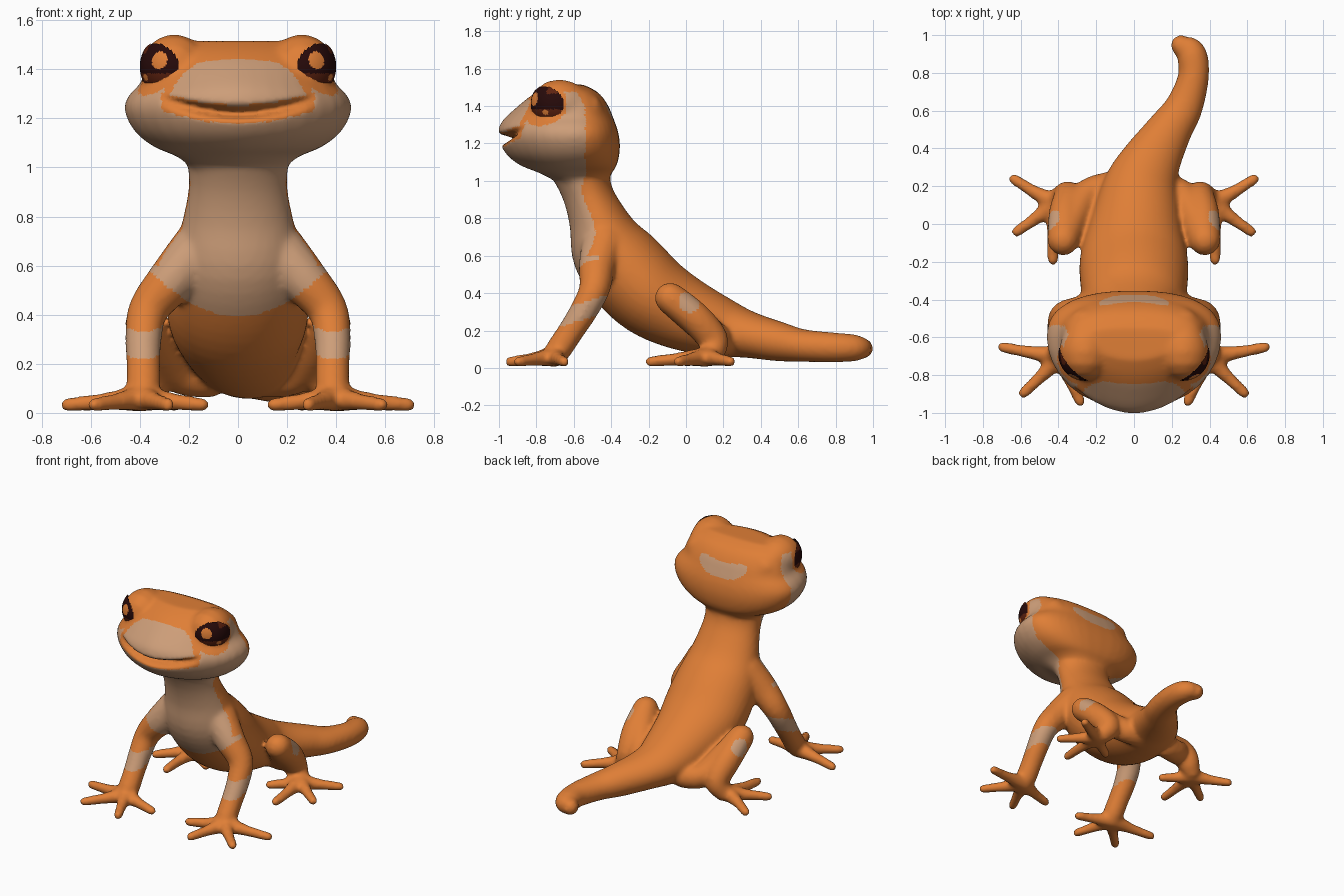
import bpy, bmesh, math
from mathutils import Vector, Matrix

if "Cube" in bpy.data.objects:
    bpy.data.objects.remove(bpy.data.objects["Cube"])


def material(name, rgb):
    m = bpy.data.materials.new(name)
    m.diffuse_color = (*rgb, 1)
    m.use_nodes = True
    m.node_tree.nodes["Principled BSDF"].inputs["Base Color"].default_value = m.diffuse_color
    return m


ORANGE = material("orange skin", (0.74, 0.21, 0.037))
CREAM = material("cream markings", (0.61, 0.34, 0.19))
DARK = material("eye dark", (0.02, 0.003, 0.003))
BROWN = material("eye brown", (0.11, 0.016, 0.005))


def smooth_path(points, steps):
    """Catmull-Rom interpolation of tuples of any length."""
    out = []
    for i in range(len(points) - 1):
        p0, p1 = points[max(i - 1, 0)], points[i]
        p2, p3 = points[i + 1], points[min(i + 2, len(points) - 1)]
        for k in range(steps):
            t = k / steps
            out.append([0.5 * (2 * b + (c - a) * t + (2 * a - 5 * b + 4 * c - d) * t * t
                               + (3 * b - a - 3 * c + d) * t ** 3)
                        for a, b, c, d in zip(p0, p1, p2, p3)])
    return out + [list(points[-1])]


verts, faces = [], []


def loft(rings):
    """Adds a closed skin over equal rings of points."""
    base, n = len(verts), len(rings[0])
    for ring in rings:
        verts.extend(tuple(p) for p in ring)
    for k in range(len(rings) - 1):
        for i in range(n):
            j = (i + 1) % n
            a, b = base + k * n, base + (k + 1) * n
            faces.append((a + i, a + j, b + j, b + i))
    faces.append(tuple(range(base + n - 1, base - 1, -1)))
    end = base + (len(rings) - 1) * n
    faces.append(tuple(range(end, end + n)))


def limb(points, side=1, sides=14, steps=4):
    """Round-ended tube along (x, y, z, radius) points."""
    path = smooth_path(points, steps)
    path = [(Vector((side * p[0], p[1], p[2])), p[3]) for p in path]
    frames = []
    for i, (c, r) in enumerate(path):
        t = (path[min(i + 1, len(path) - 1)][0] - path[max(i - 1, 0)][0]).normalized()
        frames.append((c, t, r))
    caps = [math.radians(a) for a in (80, 55, 28)]
    (c0, t0, r0), (c1, t1, r1) = frames[0], frames[-1]
    frames = ([(c0 - t0 * r0 * math.sin(a), t0, r0 * math.cos(a)) for a in caps] + frames
              + [(c1 + t1 * r1 * math.sin(a), t1, r1 * math.cos(a)) for a in reversed(caps)])
    rings, u = [], t0.orthogonal()
    for c, t, r in frames:
        u = (u - t * u.dot(t)).normalized()
        v = t.cross(u)
        rings.append([c + (u * math.cos(2 * math.pi * i / sides)
                           + v * math.sin(2 * math.pi * i / sides)) * r for i in range(sides)])
    loft(rings)


ANGLES = [2 * math.pi * i / 36 for i in range(36)]

# Neck, torso and tail: x, y, z, half width, half thickness
spine = smooth_path([
    (0, -.57, 1.09, .22, .17), (0, -.53, .945, .2, .135), (0, -.475, .80, .222, .155),
    (0, -.41, .64, .265, .21), (0, -.31, .51, .285, .23), (0, -.18, .385, .285, .225),
    (.01, -.01, .29, .245, .2), (.035, .19, .215, .2, .16), (.09, .33, .178, .16, .125),
    (.19, .5, .14, .12, .105), (.265, .62, .12, .1, .088), (.315, .78, .11, .082, .08),
    (.305, .9, .107, .08, .072), (.265, .96, .105, .05, .05)], 4)
rings = []
for i, (x, y, z, w, h) in enumerate(spine):
    a, b = spine[max(i - 1, 0)], spine[min(i + 1, len(spine) - 1)]
    t = (Vector(b[:3]) - Vector(a[:3])).normalized()
    side = t.cross(Vector((0, 0, 1))).normalized()
    up = side.cross(t)
    rings.append([Vector((x, y, z)) + side * w * math.cos(q) + up * h * math.sin(q) for q in ANGLES])
loft(rings)
limb([(.29, .9, .105, .06), (.25, .945, .105, .057)])

# Head: height, half width, front y, back y
rings = []
for z, w, front, back in smooth_path([
        (1.0, .19, -.70, -.42), (1.045, .25, -.79, -.395), (1.08, .335, -.88, -.372),
        (1.13, .405, -.95, -.358), (1.19, .448, -.99, -.353), (1.25, .463, -1.005, -.36),
        (1.30, .44, -.995, -.375), (1.34, .40, -.965, -.39), (1.39, .38, -.91, -.41),
        (1.44, .36, -.85, -.44), (1.48, .33, -.79, -.48), (1.515, .25, -.72, -.55)], 3):
    ring = []
    for q in ANGLES:
        c, s = math.cos(q), math.sin(q)
        e = 0.8 if s > 0 else 1.0
        depth = back + .6 if s > 0 else -.6 - front
        ring.append((w * math.copysign(abs(c) ** (e if s > 0 else 1.15), c),
                     -.6 + depth * math.copysign(abs(s) ** e, s), z))
    rings.append(ring)
loft(rings)

EYE = Vector((.26, -.69, 1.407))
for s in (1, -1):
    # Eye bumps running back into the brow
    limb([(*EYE, .136), (.258, -.64, 1.40, .132), (.25, -.55, 1.37, .11)], s, 28, 3)
    # Front legs and fingers
    limb([(.16, -.44, .66, .12), (.27, -.475, .54, .1), (.365, -.49, .42, .083),
          (.385, -.55, .3, .075), (.385, -.62, .19, .07), (.385, -.68, .1, .07),
          (.39, -.71, .065, .06)], s)
    for x, y in ((.145, -.76), (.285, -.94), (.585, -.895), (.695, -.652)):
        limb([(.39, -.7, .062, .058), (.39 + (x - .39) * .5, -.71 + (y + .71) * .5, .047, .036),
              (x, y, .033, .03)], s)
    # Hind legs and toes
    limb([(.12, .2, .14, .08), (.24, .16, .16, .082), (.32, .04, .265, .086),
          (.375, -.083, .373, .085)], s)
    limb([(.375, -.083, .373, .085), (.365, .05, .265, .088), (.345, .145, .15, .083),
          (.39, .14, .075, .062)], s)
    for x, y in ((.635, .238), (.62, -.04), (.43, -.19), (.25, .0)):
        limb([(.41, .11, .06, .056), (.42 + (x - .42) * .5, .1 + (y - .1) * .5, .047, .036),
              (x, y, .034, .03)], s)

mesh = bpy.data.meshes.new("lizard_parts")
mesh.from_pydata(verts, [], faces)
skin = bpy.data.objects.new("lizard_skin", mesh)
bpy.context.collection.objects.link(skin)

# Fuse all parts into one soft skin
remesh = skin.modifiers.new("fuse", 'REMESH')
remesh.mode = 'VOXEL'
remesh.voxel_size = 0.0135
soften = skin.modifiers.new("soften", 'SMOOTH')
soften.factor = 0.5
soften.iterations = 10
fused = bpy.data.meshes.new_from_object(skin.evaluated_get(bpy.context.evaluated_depsgraph_get()))
skin.modifiers.clear()
skin.data = fused


def mouth_height(x):
    return 1.222 + .05 * (x / .3) ** 2


# Mouth groove pressed into the front of the head
coords = [0.0] * (3 * len(fused.vertices))
fused.vertices.foreach_get("co", coords)
for i in range(0, len(coords), 3):
    x, y, z = coords[i:i + 3]
    if y < -.7 and 1.1 < z < 1.4 and abs(x) < .32:
        push = .09 * math.exp(-((z - mouth_height(x)) / .02) ** 2) * (1 - (x / .32) ** 2)
        d = Vector((-x, -.6 - y, 0)).normalized() * push
        coords[i], coords[i + 1] = x + d.x, y + d.y
fused.vertices.foreach_set("co", coords)
fused.update()


def is_cream(x, y, z):
    ax = abs(x)
    # Band on the back of the head
    if z > 1.2 and y > -.48:
        return (ax / .19) ** 4 + ((z - 1.345 - .04 * (ax / .19) ** 2) / .05) ** 2 < 1
    # Face
    if z > 1.03:
        lips = ax < .31 and y < -.68 and -.043 < z - mouth_height(x) < .032
        ring = (Vector((ax, y, z)) - Vector((.335, -.757, 1.41))).length < .13
        if ax < .3:
            top = z > max(1.44 - .02 * (ax / .17) ** 4, 1.29)
        else:
            top = z > (1.475 if y > -.7 and ax > .33 else 1.435)
        return y < -.54 - .6 * max(0, z - 1.4) and not (lips or ring or top)
    # Neck and chest
    if z > .38 and ax < .37 and y < -.44:
        edge = -.52 + .035 * math.cos((z - .73) * 14) if z > .6 else -.47
        return y < edge and z > .395 + .09 * (ax / .25) ** 2
    # Front leg bands and hind leg spots
    if ax > .28 and y < -.4 and z > .15:
        return abs(z - .295 - .3 * (y + .58)) < .047
    return (Vector((ax, y, z)) - Vector((.44, .02, .355))).length < .06


fused.materials.clear()
fused.materials.append(ORANGE)
fused.materials.append(CREAM)
fused.polygons.foreach_set("material_index", [int(is_cream(*f.center)) for f in fused.polygons])
fused.shade_smooth()

# Eyes: thin oval caps over the bumps, mirrored
bm = bmesh.new()
bmesh.ops.create_uvsphere(bm, u_segments=64, v_segments=64, radius=.14)
outside = []
for f in bm.faces:
    f.smooth = True
    v, u, w = f.calc_center_median()          # v is up, u points to the nose
    if w < 0 or (u / .116) ** 2 + (v / .095) ** 2 > 1:
        outside.append(f)
    elif ((u - .05) / .032) ** 2 + ((v - .025) / .036) ** 2 < 1:
        f.material_index = 2                  # bright glint
    elif ((u + .03) / .018) ** 2 + ((v + .045) / .014) ** 2 < 1:
        f.material_index = 2                  # small low glint
    elif v < -.028 or (u < -.03 and v > .055):
        f.material_index = 1
bmesh.ops.delete(bm, geom=outside, context='FACES')
n = Vector((.75, -.66, 0)).normalized()
u = Vector((n.y, -n.x, 0))
up = Vector((0, 0, 1))
bm.transform(Matrix.Translation(EYE + Vector((0, 0, .004))) @ Matrix((up, u, n)).transposed().to_4x4())
eye_mesh = bpy.data.meshes.new("eyes")
bm.to_mesh(eye_mesh)
bm.free()
for m in (DARK, BROWN, ORANGE):
    eye_mesh.materials.append(m)
eyes = bpy.data.objects.new("eyes", eye_mesh)
bpy.context.collection.objects.link(eyes)
eyes.modifiers.new("mirror", 'MIRROR')
